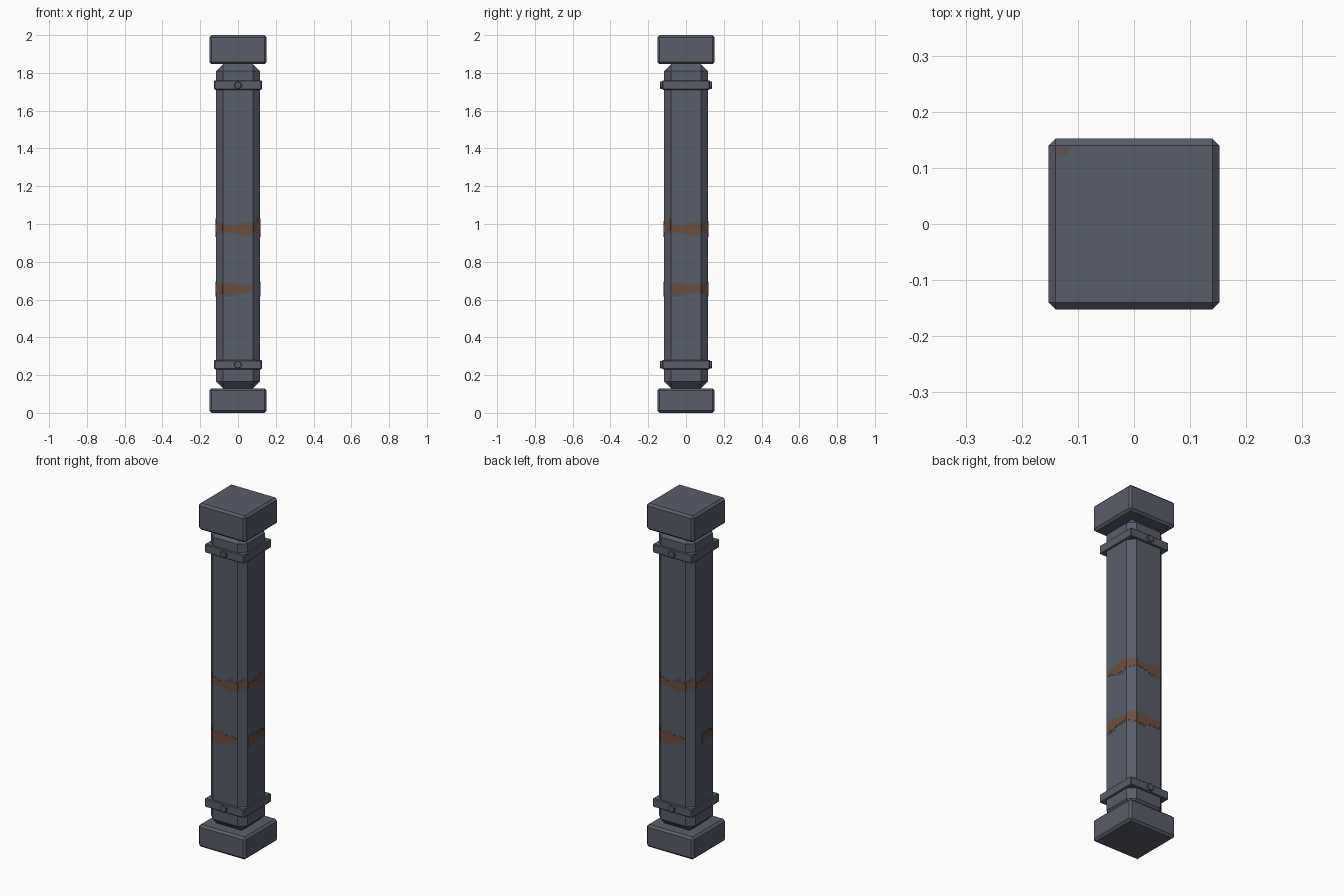
import bpy, bmesh, math
from mathutils import Matrix, Vector

if "Cube" in bpy.data.objects:
    bpy.data.objects.remove(bpy.data.objects["Cube"], do_unlink=True)


def material(name, rgb):
    mat = bpy.data.materials.new(name)
    mat.use_nodes = True
    mat.diffuse_color = (*rgb, 1)
    bsdf = mat.node_tree.nodes["Principled BSDF"]
    bsdf.inputs["Base Color"].default_value = (*rgb, 1)
    bsdf.inputs["Roughness"].default_value = 0.7
    return mat


STEEL = material("blue grey steel", (0.095, 0.11, 0.145))
FADED = material("faded rust", (0.115, 0.088, 0.09))
RUST = material("rust", (0.15, 0.075, 0.05))


def finish(bm, name, mat):
    bmesh.ops.recalc_face_normals(bm, faces=bm.faces)
    mesh = bpy.data.meshes.new(name)
    bm.to_mesh(mesh)
    bm.free()
    mesh.materials.append(mat)
    obj = bpy.data.objects.new(name, mesh)
    bpy.context.collection.objects.link(obj)
    return obj


def block(name, half, low, high, chamfer):
    """Square block with every edge chamfered."""
    bm = bmesh.new()
    place = Matrix.Translation((0, 0, (low + high) / 2)) @ Matrix.Diagonal((2 * half, 2 * half, high - low, 1))
    bmesh.ops.create_cube(bm, size=1, matrix=place)
    bmesh.ops.bevel(bm, geom=bm.edges[:], offset=chamfer, segments=1, profile=0.5, affect='EDGES')
    return finish(bm, name, STEEL)


def rivet(name, side, z, mat):
    """Round stud with a chamfered head on the front or back of a band."""
    bm = bmesh.new()
    place = Matrix.Translation((0, side * 0.126, z)) @ Matrix.Rotation(-side * math.pi / 2, 4, 'X')
    bmesh.ops.create_cone(bm, cap_ends=True, segments=12, radius1=0.02, radius2=0.02, depth=0.024, matrix=place)
    head = [e for e in bm.edges if all(abs(v.co.y) > 0.13 for v in e.verts)]
    bmesh.ops.bevel(bm, geom=head, offset=0.003, segments=1, profile=0.5, affect='EDGES')
    return finish(bm, name, mat)


def plate(name, points, normal, thickness, mat):
    """Thin painted plate raised from a flat outline."""
    bm = bmesh.new()
    face = bm.faces.new([bm.verts.new(p) for p in points])
    raised = bmesh.ops.extrude_face_region(bm, geom=[face])
    verts = [g for g in raised["geom"] if isinstance(g, bmesh.types.BMVert)]
    bmesh.ops.translate(bm, verts=verts, vec=normal * thickness)
    return finish(bm, name, mat)


def rust_streak(name, angle, distance, profile):
    """Faded streak with a stronger core; profile holds (across, low, high)."""
    normal = Vector((math.cos(angle), math.sin(angle), 0))
    across = Vector((-normal.y, normal.x, 0))
    for label, scale, thickness, mat in (("edge", 1, 0.001, FADED), ("core", 0.72, 0.002, RUST)):
        def point(u, z, low, high):
            mid = (low + high) / 2
            return normal * distance + across * u + Vector((0, 0, mid + (z - mid) * scale))
        outline = [point(u, lo, lo, hi) for u, lo, hi in profile]
        outline += [point(u, hi, lo, hi) for u, lo, hi in reversed(profile)]
        plate(f"{name}_{label}", outline, normal, thickness, mat)


# Shaft, end blocks and bands
HALF, CHAMFER = 0.117, 0.037
block("base_block", 0.152, 0, 0.13, 0.012)
block("shaft", HALF, 0.13, 1.846, CHAMFER)
block("cap_block", 0.152, 1.846, 2, 0.012)
for label, z in (("lower", 0.255), ("upper", 1.735)):
    block(f"{label}_band", 0.126, z - 0.025, z + 0.025, 0.004)
    for end, side in (("front", -1), ("back", 1)):
        rusty = label == "upper" and end == "front"
        rivet(f"{label}_{end}_rivet", side, z, FADED if rusty else STEEL)

# Rust streaks around the shaft
upper = [(-0.08, 0.955, 1.0), (-0.02, 0.95, 0.99), (0.0, 0.94, 1.0),
         (0.03, 0.93, 1.015), (0.05, 0.93, 1.015), (0.08, 0.945, 1.0)]
lower = [(-0.08, 0.615, 0.69), (-0.02, 0.615, 0.695), (0.0, 0.63, 0.685), (0.08, 0.635, 0.68)]
corner_distance = (2 * HALF - CHAMFER) / math.sqrt(2)
corner_half = CHAMFER / math.sqrt(2)
for i, name in enumerate(("left", "back", "right", "front")):
    angle = i * math.pi / 2
    rust_streak(f"{name}_upper_rust", angle, HALF, upper)
    rust_streak(f"{name}_lower_rust", angle, HALF, lower[1:] if name == "right" else lower)
    turn = angle + math.pi / 4
    tall = 1.04 if name in ("front", "back") else 1.01
    rust_streak(f"{name}_corner_upper_rust", turn, corner_distance,
                [(-corner_half, 0.95, 1.005), (corner_half, 0.955, tall)])
    if name in ("left", "right"):
        rust_streak(f"{name}_corner_lower_rust", turn, corner_distance,
                    [(-corner_half, 0.63, 0.685), (corner_half, 0.62, 0.69)])

# Small stain on the cap corner
plate("cap_stain", [(-0.14, 0.12, 1.999), (-0.122, 0.12, 1.999), (-0.11, 0.138, 1.999), (-0.14, 0.138, 1.999)],
      Vector((0, 0, 1)), 0.0015, FADED)
